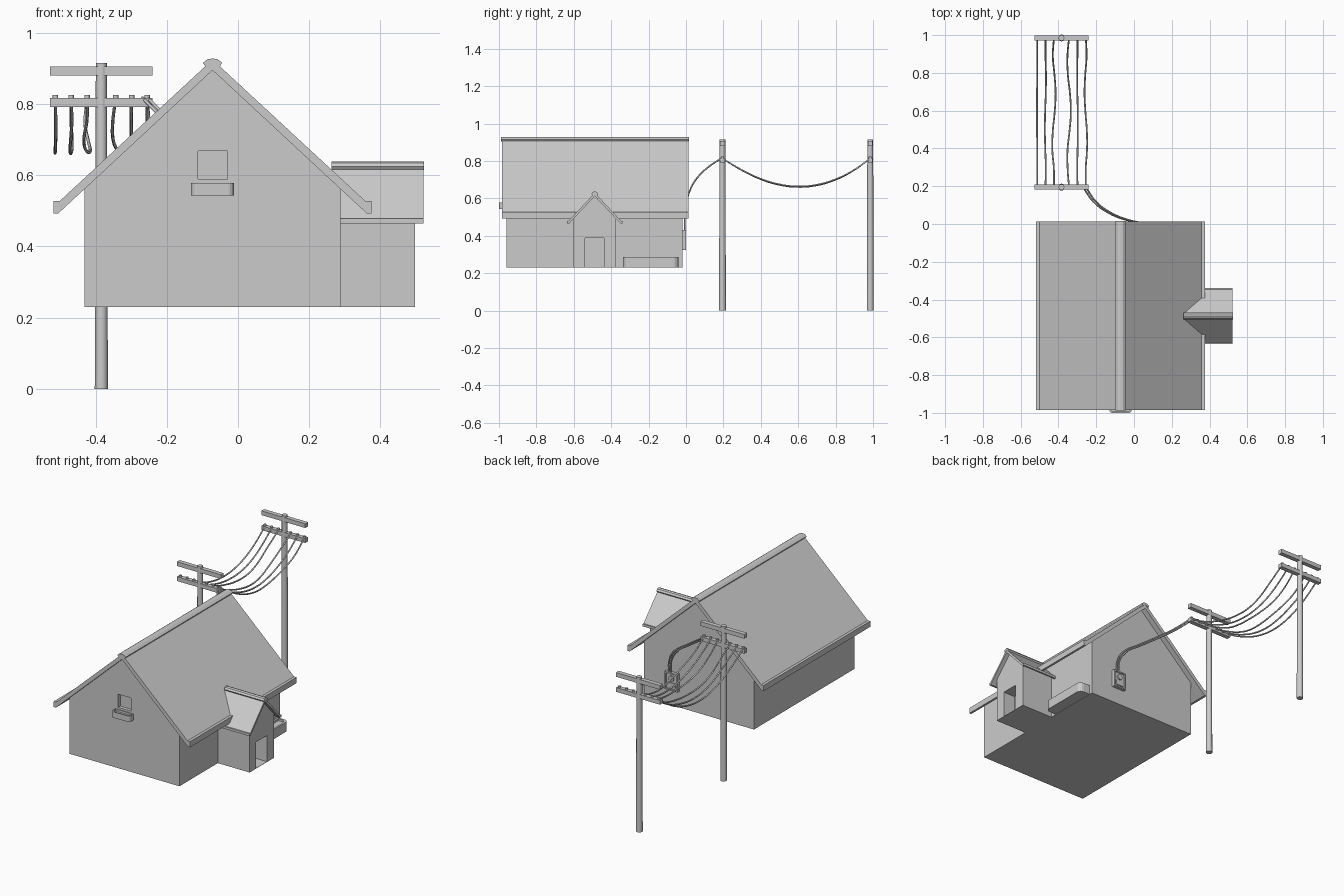
import bpy, bmesh, math, random
from mathutils import Vector

if "Cube" in bpy.data.objects:
    bpy.data.objects.remove(bpy.data.objects["Cube"])

random.seed(4)


def make(name, bm):
    bmesh.ops.recalc_face_normals(bm, faces=bm.faces)
    me = bpy.data.meshes.new(name)
    bm.to_mesh(me)
    bm.free()
    ob = bpy.data.objects.new(name, me)
    bpy.context.collection.objects.link(ob)
    return ob


def prism(name, pts, a, b, place):
    """Extrude a 2D outline from a to b; place(u, v, w) maps to world."""
    bm = bmesh.new()
    face = bm.faces.new([bm.verts.new(place(u, v, a)) for u, v in pts])
    ext = bmesh.ops.extrude_face_region(bm, geom=[face])
    move = Vector(place(0, 0, b)) - Vector(place(0, 0, a))
    verts = [g for g in ext["geom"] if isinstance(g, bmesh.types.BMVert)]
    bmesh.ops.translate(bm, verts=verts, vec=move)
    return make(name, bm)


def box(name, x0, x1, y0, y1, z0, z1):
    return prism(name, [(x0, y0), (x1, y0), (x1, y1), (x0, y1)], z0, z1,
                 lambda u, v, w: (u, v, w))


def cylinder(name, loc, r1, r2, depth, sides, axis="Z"):
    rot = (math.pi / 2, 0, 0) if axis == "Y" else (0, 0, 0)
    bpy.ops.mesh.primitive_cone_add(vertices=sides, radius1=r1, radius2=r2,
                                    depth=depth, location=loc, rotation=rot)
    ob = bpy.context.object
    ob.name = name
    bpy.ops.object.shade_smooth_by_angle(angle=math.radians(40))
    return ob


def cut(ob, cutter):
    mod = ob.modifiers.new("opening", "BOOLEAN")
    mod.operation = "DIFFERENCE"
    mod.solver = "EXACT"
    mod.object = cutter
    cutter.hide_render = True
    bpy.context.view_layer.objects.active = ob
    bpy.ops.object.modifier_apply(modifier=mod.name)
    bpy.data.objects.remove(cutter)


def cable(name, pts, radius):
    cu = bpy.data.curves.new(name, "CURVE")
    cu.dimensions = "3D"
    cu.bevel_depth = radius
    cu.bevel_resolution = 1
    cu.resolution_u = 4
    cu.use_fill_caps = True
    sp = cu.splines.new("BEZIER")
    sp.bezier_points.add(len(pts) - 1)
    for p, co in zip(sp.bezier_points, pts):
        p.co = co
        p.handle_left_type = p.handle_right_type = "AUTO"
    ob = bpy.data.objects.new(name, cu)
    bpy.context.collection.objects.link(ob)
    bpy.ops.object.select_all(action="DESELECT")
    ob.select_set(True)
    bpy.context.view_layer.objects.active = ob
    bpy.ops.object.convert(target="MESH")
    bpy.ops.object.shade_smooth()


def mirror(half):
    """Close a half outline that starts and ends on the centre line."""
    return half + [(-u, v) for u, v in reversed(half[1:-1])]


def planter(name, length, depth, z0, z1, place):
    """Trough with rounded outer corners and a sunken top."""
    def outline(inset):
        r = depth * 0.4
        h = length / 2 - inset
        arc = [(h - r + r * math.sin(t), depth - inset - r + r * math.cos(t))
               for t in [i * math.pi / 8 for i in range(5)]]
        return mirror([(0, depth - inset)] + arc + [(h, inset), (0, inset)])
    ob = prism(name, outline(0), z0, z1, place)
    cut(ob, prism("trough_cutter", outline(depth * 0.15), z1 - 0.012, z1 + 0.02, place))


# Main house walls with a window recess
CX, CY, BASE = -0.0715, -0.4875, 0.23
house = lambda u, v, w: (CX + u, w, v)
walls = prism("house_walls", mirror([(0, BASE), (0.36, BASE), (0.36, 0.565), (0, 0.9)]),
              -0.96, -0.02, house)
cut(walls, box("window_cutter", -0.113, -0.03, -1.0, -0.94, 0.59, 0.668))

# Main roof with eave boards, and ridge cap
prism("main_roof", mirror([(0, 0.925), (0.43, 0.527), (0.4465, 0.527), (0.4465, 0.493),
                           (0.433, 0.493), (0, 0.895)]), -0.985, 0.013, house)
prism("main_ridge_cap", mirror([(0, 0.928), (0.014, 0.926), (0.027, 0.916),
                                (0.019, 0.903), (0, 0.916)]), -0.988, 0.016, house)

# Porch with a doorway
porch = lambda u, v, w: (w, CY + u, v)
porch_walls = prism("porch_walls", mirror([(0, BASE), (0.1135, BASE), (0.1135, 0.497),
                                           (0, 0.618)]), 0.28, 0.497, porch)
cut(porch_walls, box("door_cutter", 0.42, 0.55, -0.54, -0.438, BASE + 0.002, 0.387))
prism("porch_roof", mirror([(0, 0.63), (0.141, 0.479), (0.149, 0.479), (0.149, 0.465),
                            (0.138, 0.465), (0, 0.612)]), 0.265, 0.521, porch)
prism("porch_ridge_cap", mirror([(0, 0.638), (0.011, 0.634), (0.018, 0.624),
                                 (0.012, 0.615), (0, 0.622)]), 0.263, 0.523, porch)

# Planters under the window and along the side wall
planter("window_planter", 0.12, 0.042, 0.543, 0.578,
        lambda u, v, w: (CX + u, -0.958 - v, w))
planter("side_planter", 0.295, 0.07, BASE, 0.287,
        lambda u, v, w: (0.29 + v, -0.188 + u, w))

# Electric meter on the back wall
MX = 0.1
box("meter_box", MX - 0.042, MX + 0.042, -0.022, -0.008, 0.325, 0.43)
for i, (x0, x1) in enumerate([(-0.042, -0.034), (0.034, 0.042)]):
    box(f"meter_frame_side_{i}", MX + x0, MX + x1, -0.01, -0.001, 0.325, 0.43)
for i, z in enumerate([0.325, 0.422]):
    box(f"meter_frame_bar_{i}", MX - 0.042, MX + 0.042, -0.01, -0.001, z, z + 0.008)
box("meter_panel", MX - 0.024, MX + 0.024, -0.01, -0.004, 0.342, 0.37)
cylinder("meter_dial", (MX, -0.006, 0.395), 0.017, 0.017, 0.012, 16, "Y")

# Utility poles with two crossarms and insulators
PX = -0.384
OFFSETS = [-0.129, -0.085, -0.04, 0.04, 0.085, 0.129]
POLES = [0.195, 0.985]
for n, y in enumerate(POLES):
    cylinder(f"pole_{n}", (PX, y, 0.458), 0.0185, 0.0155, 0.916, 12)
    for k, z in enumerate([0.893, 0.804]):
        box(f"crossarm_{n}_{k}", PX - 0.144, PX + 0.144, y - 0.013, y + 0.013,
            z - 0.0125, z + 0.0125)
    for k, dx in enumerate(OFFSETS):
        cylinder(f"insulator_{n}_{k}", (PX + dx, y, 0.819), 0.008, 0.008, 0.012, 10)

# Sagging wires between the poles
for k, dx in enumerate(OFFSETS):
    low = 0.66 + random.uniform(0, 0.01)
    wob = [0.001, 0.003, 0.009, 0.01, 0.002, 0.007][k]
    pts = []
    for i in range(9):
        t = i / 8
        y = POLES[0] + t * (POLES[1] - POLES[0])
        z = 0.813 - (0.813 - low) * (1 - abs(2 * t ** 1.06 - 1) ** 2)
        x = PX + dx + wob * math.sin(t * 3 * math.pi + k)*min(1, 4 * t * (1 - t) * 2)
        pts.append((x, y, z))
    cable(f"line_wire_{k}", pts, 0.0045)

# Service cables from the near pole to the meter
for k in range(2):
    o = (k - 0.5) * 0.014
    cable(f"service_cable_{k}", [
        (0.11 + o, -0.008, 0.42), (0.11 + o, -0.006, 0.49), (0.07 + o, 0.002, 0.565),
        (-0.03 + o, 0.02, 0.64), (-0.13 + o, 0.06, 0.71), (-0.21 + o, 0.12, 0.768),
        (-0.262 + o, 0.195, 0.818)], 0.0045)
